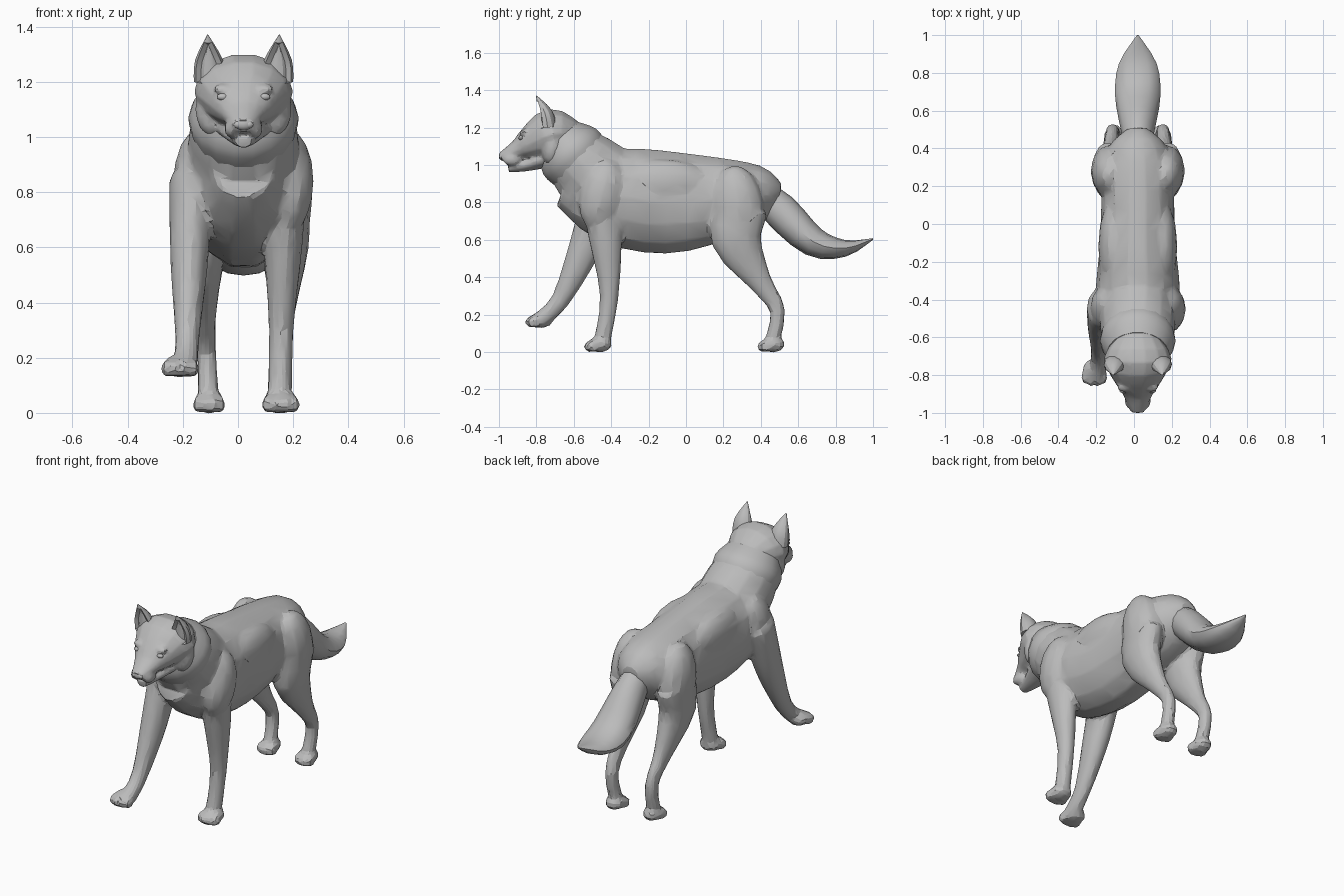
import bpy, bmesh
from math import sin, cos, pi
from mathutils import Vector, Matrix

cube = bpy.data.objects.get("Cube")
if cube:
    bpy.data.objects.remove(cube, do_unlink=True)

MIDDLE = .02  # the animal's middle line in x
SIDES = {"right": -1, "left": 1}
GREY = (.5, .5, .5, 1)

fur = bpy.data.materials.new("grey_fur")
fur.use_nodes = True
fur.diffuse_color = GREY
fur.node_tree.nodes["Principled BSDF"].inputs["Base Color"].default_value = GREY


def smooth_path(stations, steps=3):
    """Fill in a smooth curve through a few stations."""
    points = [Vector(station) for station in stations]
    padded = [points[0]] + points + [points[-1]]
    result = []
    for before, start, end, after in zip(padded, padded[1:], padded[2:], padded[3:]):
        for step in range(steps):
            t = step / steps
            leave, arrive = (end - before) / 2, (after - start) / 2
            gap = end - start
            result.append(start + leave * t + (gap * 3 - leave * 2 - arrive) * t ** 2
                          + (leave + arrive - gap * 2) * t ** 3)
    return result + [points[-1]]


def tube(bm, stations, x_start=MIDDLE, x_end=MIDDLE, sides=14):
    """Skin oval rings along a path of (y, z, half width, half depth)."""
    path = smooth_path(stations)
    last = len(path) - 1
    rings = []
    for i, (y, z, width, depth) in enumerate(path):
        along = path[min(i + 1, last)] - path[max(i - 1, 0)]
        across = Vector((0, along[1], -along[0])).normalized() * depth
        centre = Vector((x_start + (x_end - x_start) * i / last, y, z))
        ring = []
        for k in range(sides):
            angle = 2 * pi * k / sides
            ring.append(bm.verts.new(centre + Vector((width * cos(angle), 0, 0)) + across * sin(angle)))
        rings.append(ring)
    for ring, following in zip(rings, rings[1:]):
        for k in range(sides):
            n = (k + 1) % sides
            bm.faces.new((ring[k], ring[n], following[n], following[k]))
    bm.faces.new(rings[0])
    bm.faces.new(rings[-1])


def blob(bm, centre, size, tilt=0):
    matrix = (Matrix.Translation(centre) @ Matrix.Rotation(tilt, 4, 'X')
              @ Matrix.Diagonal(size).to_4x4())
    bmesh.ops.create_uvsphere(bm, u_segments=12, v_segments=8, radius=1, matrix=matrix)


def blob_pair(bm, offset, y, z, size, tilt=0):
    for side in SIDES.values():
        blob(bm, (MIDDLE + side * offset, y, z), size, tilt)


def leg(bm, x_top, x_foot, joints, widths, thigh):
    """Leg through (y, z) joints; its depth is thigh times its width at the top and equal at the foot."""
    last = len(joints) - 1
    stations = []
    for i, (joint, width) in enumerate(zip(joints, widths)):
        stations.append((*joint, width, width * (thigh + (1 - thigh) * i / last)))
    tube(bm, stations, x_top, x_foot)


def paw(bm, x, y, z, width):
    """Pad with a fan of four toes."""
    blob(bm, (x, y, z), (width, .065, .042))
    for toe in (-.75, -.25, .25, .75):
        centre = (x + toe * width, y - .06 + abs(toe) * .03, z - .01)
        blob(bm, centre, (width / 3, .035, .032))


def finish(name, bm, angle=.5):
    bmesh.ops.recalc_face_normals(bm, faces=bm.faces)
    mesh = bpy.data.meshes.new(name)
    bm.to_mesh(mesh)
    bm.free()
    part = bpy.data.objects.new(name, mesh)
    bpy.context.collection.objects.link(part)
    mesh.materials.append(fur)
    shade(part, angle)
    return part


def shade(part, angle):
    bpy.ops.object.select_all(action='DESELECT')
    part.select_set(True)
    bpy.context.view_layer.objects.active = part
    bpy.ops.object.shade_smooth_by_angle(angle=angle)


def fuse(part, voxel, keep):
    """Melt overlapping pieces into one chiselled skin."""
    remesh = part.modifiers.new("fuse", 'REMESH')
    remesh.mode = 'VOXEL'
    remesh.voxel_size = voxel
    part.modifiers.new("soften", 'SMOOTH').iterations = 3
    part.modifiers.new("chisel", 'DECIMATE').ratio = keep
    depsgraph = bpy.context.evaluated_depsgraph_get()
    skin = bpy.data.meshes.new_from_object(part.evaluated_get(depsgraph))
    part.modifiers.clear()
    part.data = skin
    skin.materials.clear()
    skin.materials.append(fur)
    shade(part, .3)


# Trunk and thick neck
body = bmesh.new()
tube(body, [(.5, .83, .06, .07), (.4, .84, .16, .16), (.2, .82, .19, .225),
            (-.1, .8, .2, .28), (-.4, .84, .22, .26), (-.64, .92, .12, .15)])
tube(body, [(-.38, .86, .2, .22), (-.55, 1, .2, .2), (-.66, 1.12, .17, .14)])

# Shoulder blades, haunches and the saddle of longer fur
blob_pair(body, .165, -.45, .84, (.09, .12, .19), tilt=-.25)
blob_pair(body, .15, .28, .78, (.1, .14, .22), tilt=.15)
blob_pair(body, .13, -.12, .9, (.08, .25, .13))

# Forelegs: the left one stands, the right one reaches forward
fore_widths = (.08, .07, .045, .045)
leg(body, .17, .15, [(-.46, .85), (-.43, .6), (-.41, .3), (-.45, .05)], fore_widths, thigh=1.4)
paw(body, .155, -.46, .04, width=.065)
leg(body, -.17, -.19, [(-.44, .85), (-.54, .56), (-.67, .28), (-.78, .17)], fore_widths, thigh=1.4)
paw(body, -.21, -.775, .17, width=.065)

# Hind legs with bent hocks
for side in SIDES.values():
    leg(body, MIDDLE + side * .16, MIDDLE + side * .125,
        [(.3, .78), (.27, .6), (.4, .37), (.49, .22), (.455, .04)],
        (.08, .085, .045, .035, .04), thigh=1.8)
    paw(body, MIDDLE + side * .125, .465, .04, width=.055)
fuse(finish("body_and_legs", body), voxel=.014, keep=.1)

# Bushy tail
tail = bmesh.new()
tube(tail, [(.37, .88, .06, .06), (.5, .76, .09, .095), (.68, .59, .12, .08),
            (.85, .555, .1, .045), (1, .605, .004, .004)], sides=12)
finish("tail", tail, angle=.7)

# Skull and muzzle, then lower jaw, cheeks, brows and lips
head = bmesh.new()
tube(head, [(-.58, 1.16, .1, .07), (-.71, 1.165, .18, .14), (-.84, 1.11, .12, .09),
            (-.9, 1.08, .08, .056), (-.99, 1.04, .04, .026)])
tube(head, [(-.74, 1.04, .11, .055), (-.86, 1, .06, .035), (-.95, .98, .03, .02)])
blob_pair(head, .11, -.71, 1.1, (.065, .06, .1), tilt=-.2)
blob_pair(head, .07, -.866, 1.175, (.04, .025, .016), tilt=.5)
blob_pair(head, .04, -.93, 1.03, (.03, .05, .035))
fuse(finish("head", head), voxel=.009, keep=.2)

# Collar of fur flaring out behind the cheeks
ruff = bmesh.new()
tube(ruff, [(-.56, 1, .18, .18), (-.62, 1.07, .2, .19), (-.68, 1.14, .16, .14)], sides=18)
finish("neck_ruff", ruff)

for name, side in SIDES.items():
    # Pointed ear, scooped out at the front
    ear = bmesh.new()
    base = MIDDLE + side * .12
    tube(ear, [(-.74, 1.2, .06, .05), (-.755, 1.28, .05, .04), (-.8, 1.37, .002, .002)],
         base, base + side * .01, sides=12)
    bmesh.ops.recalc_face_normals(ear, faces=ear.faces)
    scoop = [face for face in ear.faces if len(face.verts) == 4 and face.normal.y < -.5
             and face.calc_center_median().z < 1.34]
    bmesh.ops.inset_region(ear, faces=scoop, thickness=.008, depth=-.02)
    finish(name + "_ear", ear)

    # Eye under the brow
    eye = bmesh.new()
    blob(eye, (MIDDLE + side * .075, -.882, 1.145), (.022, .014, .013))
    finish(name + "_eye", eye)

# Nose pad with two rounded wings
nose = bmesh.new()
blob(nose, (MIDDLE, -.98, 1.05), (.036, .02, .026), tilt=-.3)
blob_pair(nose, .02, -.986, 1.045, (.016, .013, .014))
finish("nose", nose)
